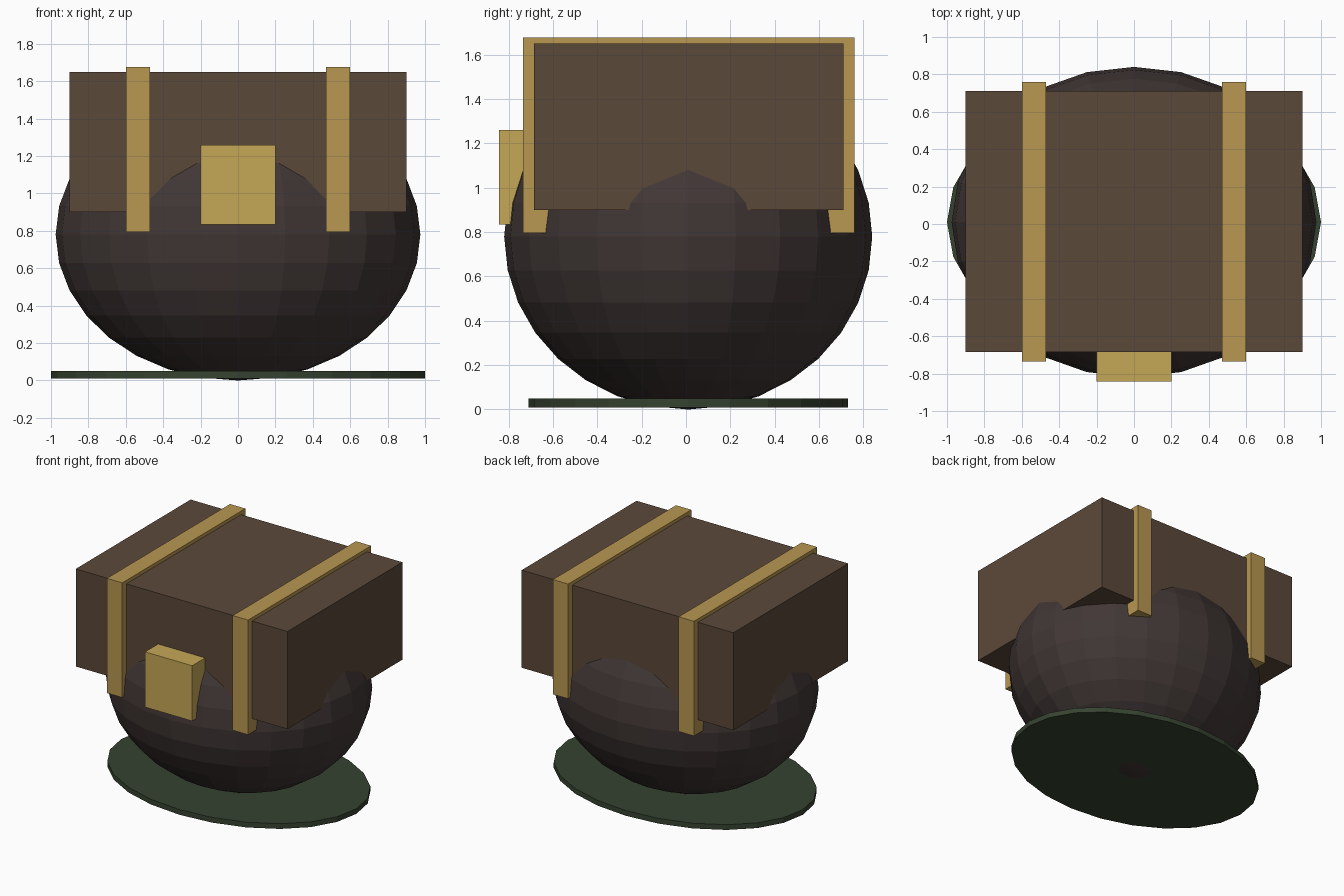
import bpy

if "Cube" in bpy.data.objects:
    bpy.data.objects.remove(bpy.data.objects["Cube"])

YC = 0.01  # body and base sit slightly behind the origin


def material(name, rgb):
    m = bpy.data.materials.new(name)
    m.diffuse_color = (*rgb, 1)
    m.use_nodes = True
    m.node_tree.nodes["Principled BSDF"].inputs["Base Color"].default_value = m.diffuse_color
    return m


leather = material("dark_leather", (0.052, 0.038, 0.036))
wood = material("brown_lid", (0.105, 0.066, 0.041))
brass = material("brass", (0.48, 0.31, 0.085))
gold = material("gold", (0.56, 0.39, 0.095))
green = material("dark_green", (0.037, 0.055, 0.030))


def finish(name, scale, mat):
    ob = bpy.context.object
    ob.name = name
    ob.scale = scale
    bpy.ops.object.transform_apply(location=False, rotation=False, scale=True)
    ob.data.materials.append(mat)
    return ob


def box(name, lo, hi, mat):
    bpy.ops.mesh.primitive_cube_add(
        size=1, location=[(a + b) / 2 for a, b in zip(lo, hi)])
    return finish(name, [b - a for a, b in zip(lo, hi)], mat)


# Rounded pack body
bpy.ops.mesh.primitive_uv_sphere_add(
    segments=24, ring_count=16, radius=1, location=(0, YC, 0.78))
finish("pack_body", (0.975, 0.83, 0.78), leather)

# Thin base disc
bpy.ops.mesh.primitive_cylinder_add(
    vertices=24, radius=1, depth=1, location=(0, YC, 0.03))
finish("base_disc", (1.0, 0.72, 0.04), green)

# Box-shaped flap over the top
box("top_flap", (-0.9, -0.685, 0.9), (0.9, 0.71, 1.65), wood)

# Pair of straps around the flap
for side, x in (("left", -0.535), ("right", 0.535)):
    box(side + "_strap", (x - 0.065, -0.735, 0.795),
        (x + 0.065, 0.76, 1.677), brass)

# Front buckle
box("buckle", (-0.2, -0.843, 0.835), (0.2, -0.64, 1.26), gold)
